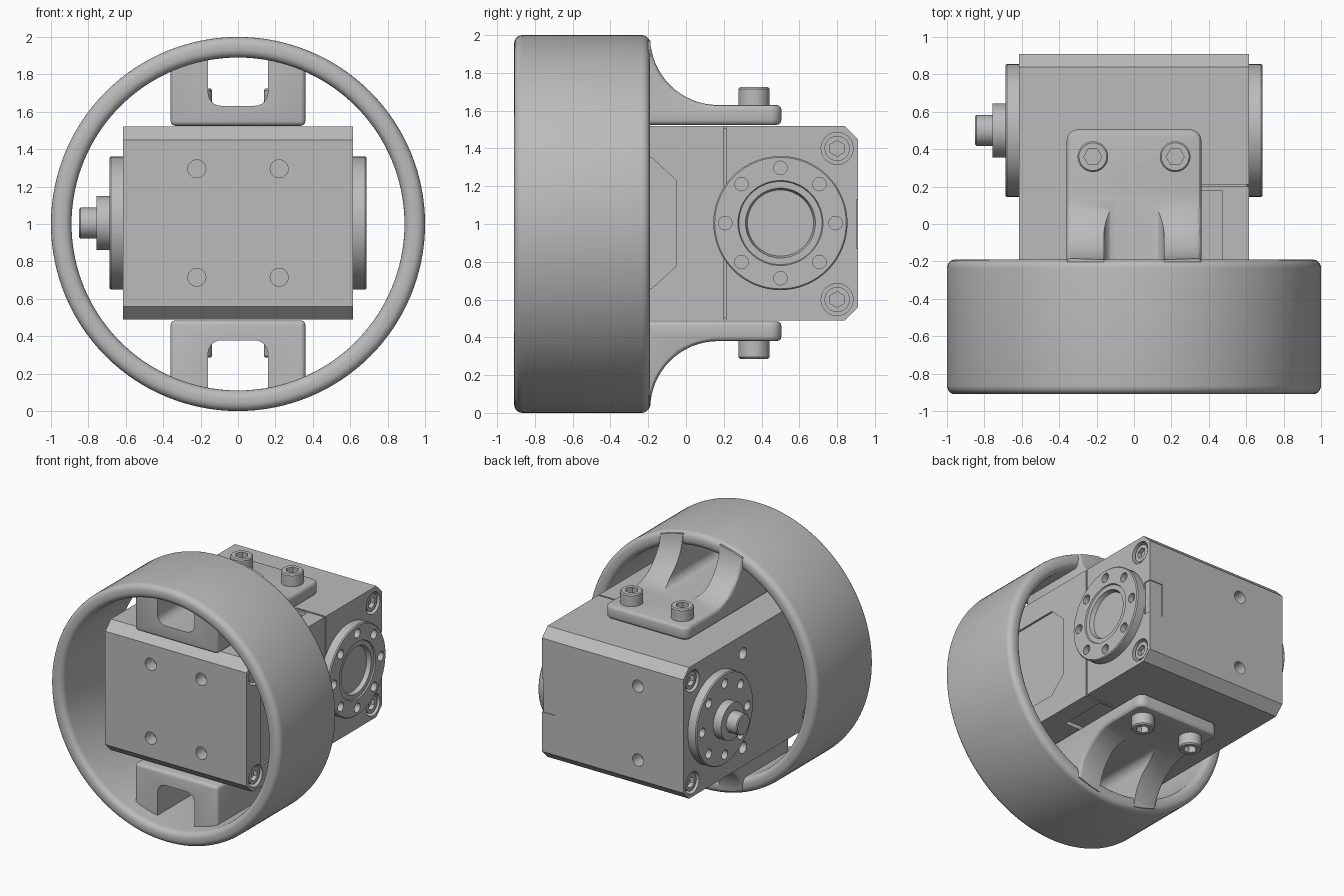
import bpy, bmesh, math
from math import cos, sin, pi
from mathutils import Matrix, Vector

cube = bpy.data.objects.get("Cube")
if cube:
    bpy.data.objects.remove(cube, do_unlink=True)

grey = bpy.data.materials.new("plain grey")
grey.use_nodes = True
grey.diffuse_color = (0.5, 0.5, 0.5, 1)
grey.node_tree.nodes["Principled BSDF"].inputs["Base Color"].default_value = (0.5, 0.5, 0.5, 1)

TURN = {"x": Matrix.Rotation(pi / 2, 4, "Y"), "y": Matrix.Rotation(-pi / 2, 4, "X"), "z": Matrix()}


def finish(name, bm):
    bmesh.ops.recalc_face_normals(bm, faces=bm.faces)
    mesh = bpy.data.meshes.new(name)
    bm.to_mesh(mesh)
    bm.free()
    mesh.materials.append(grey)
    ob = bpy.data.objects.new(name, mesh)
    bpy.context.collection.objects.link(ob)
    return ob


def lathe(name, profile, axis="z", at=(0, 0, 0), steps=64, closed=False):
    """Revolve (radius, height) points about an axis."""
    bm = bmesh.new()
    vs = [bm.verts.new((r, 0, h)) for r, h in profile]
    es = [bm.edges.new(p) for p in zip(vs, vs[1:])]
    if closed:
        es.append(bm.edges.new((vs[-1], vs[0])))
    bmesh.ops.spin(bm, geom=vs + es, cent=(0, 0, 0), axis=(0, 0, 1), angle=2 * pi, steps=steps)
    bmesh.ops.remove_doubles(bm, verts=bm.verts, dist=1e-5)
    bm.transform(Matrix.Translation(at) @ TURN[axis])
    return finish(name, bm)


def rod(name, r, a, b, axis="z", at=(0, 0, 0), steps=24):
    return lathe(name, [(0, a), (r, a), (r, b), (0, b)], axis, at, steps)


def prism(name, points, direction):
    """Extrude a flat outline."""
    bm = bmesh.new()
    f = bm.faces.new([bm.verts.new(p) for p in points])
    new = bmesh.ops.extrude_face_region(bm, geom=[f])["geom"]
    bmesh.ops.translate(bm, vec=direction, verts=[v for v in new if isinstance(v, bmesh.types.BMVert)])
    return finish(name, bm)


def box(name, x0, x1, y0, y1, z0, z1):
    return prism(name, [(x0, y0, z0), (x1, y0, z0), (x1, y1, z0), (x0, y1, z0)], (0, 0, z1 - z0))


def apply(ob, kind, **settings):
    m = ob.modifiers.new(kind, kind)
    for k, v in settings.items():
        setattr(m, k, v)
    bpy.context.view_layer.objects.active = ob
    bpy.ops.object.modifier_apply(modifier=m.name)


def cut(ob, cutters, operation="DIFFERENCE"):
    for c in cutters:
        apply(ob, "BOOLEAN", object=c, operation=operation, solver="EXACT")
        bpy.data.objects.remove(c, do_unlink=True)


def round_edges(ob, width, segments=4):
    apply(ob, "BEVEL", width=width, segments=segments, limit_method="ANGLE", angle_limit=math.radians(40))


# Outer ring
ring = lathe("outer_ring", [(0.89, -0.91), (1, -0.91), (1, -0.19), (0.89, -0.19)], "y", (0, 0, 1), 128, True)
round_edges(ring, 0.045, 5)

# Motor housing with chamfered long edges
Y0, Y1, Z0, Z1, C, X = -0.77, 0.91, 0.49, 1.52, 0.07, 0.615
outline = [(Y0 + C, Z0), (Y1 - C, Z0), (Y1, Z0 + C), (Y1, Z1 - C),
           (Y1 - C, Z1), (Y0 + C, Z1), (Y0, Z1 - C), (Y0, Z0 + C)]
body = prism("motor_housing", [(-X, y, z) for y, z in outline], (2 * X, 0, 0))

cutters = []
for s in (-1, 1):
    for z in (0.6, 1.4):
        for y in (-0.66, 0.8):  # corner screw wells
            cutters.append(rod("cutter", 0.085, -0.06, 0.06, "x", (s * X, y, z)))
    for x in (-0.22, 0.22):  # front mounting holes
        cutters.append(rod("cutter", 0.048, -0.1, 0.1, "y", (x, Y0, 1.005 + s * 0.29)))
    cutters.append(rod("cutter", 0.048, -0.1, 0.1, "y", (-0.22, Y1, 1.005 + s * 0.29)))
    cutters.append(rod("cutter", 0.045, -0.1, 0.1, "x", (-X, 0.17, 1.005 + s * 0.37)))
    # cable pockets above and below
    zc = 1.005 + s * 0.515
    cutters.append(box("cutter", 0.25, 0.47, -0.2, 0.18, zc - 0.03, zc + 0.03))
    cutters.append(box("cutter", 0.36, 0.7, 0.2, 0.212, zc - 0.012, zc + 0.012))
# seam and hexagonal cover recess on the left side
cutters.append(box("cutter", X - 0.012, 0.7, 0.2, 0.212, 0.4, 1.6))
hexa = [(-0.6, 0.66), (-0.18, 0.66), (-0.05, 0.78), (-0.05, 1.23), (-0.18, 1.35), (-0.6, 1.35)]
cutters.append(prism("cutter", [(X - 0.015, y, z) for y, z in hexa], (0.1, 0, 0)))
# small tab at the back edge
cutters.append(box("cutter", X - 0.007, 0.7, 0.85, 1, 0.87, 1.13))
cutters.append(box("cutter", 0.5, 0.7, Y1 - 0.007, 1, 0.87, 1.13))
cut(body, cutters)

# Corner screws sunk in the wells
for s in (-1, 1):
    for y in (-0.66, 0.8):
        for z in (0.6, 1.4):
            screw = rod("corner_screw", 0.067, -0.07, -0.012, "x", (s * X, y, z)) if s > 0 else \
                rod("corner_screw", 0.067, 0.012, 0.07, "x", (s * X, y, z))
            cut(screw, [rod("cutter", 0.042, -0.045, 0.045, "x", (s * X, y, z), 6)])


def bolt_circle(s, radius):
    return [rod("cutter", 0.036, -0.045, 0.045, "x",
                (s * 0.688, 0.5 + radius * cos(i * pi / 4), 1.005 + radius * sin(i * pi / 4)), 20)
            for i in range(8)]


# Idler flange on the left, output horn on the right
hub = (0, 0.5, 1.005)
flange = lathe("idler_flange", [(0, 0.58), (0.355, 0.58), (0.355, 0.68), (0.348, 0.688), (0.225, 0.688),
                                (0.22, 0.678), (0.185, 0.678), (0.175, 0.645), (0, 0.645)], "x", hub)
cut(flange, bolt_circle(1, 0.292))
horn = lathe("output_horn", [(0, -0.58), (0.355, -0.58), (0.355, -0.68), (0.348, -0.688), (0.145, -0.688),
                             (0.145, -0.757), (0.082, -0.757), (0.082, -0.843), (0.075, -0.85), (0, -0.85)],
             "x", hub)
cut(horn, bolt_circle(-1, 0.28))


def arm_mesh(name):
    """Clamp arm: plate sweeping up into two ribs, split by a slot."""
    arc = [(0.17 - 0.36 * sin(t), 1.99 - 0.36 * cos(t)) for t in (i * pi / 32 for i in range(17))]
    side = [(-0.77, 1.525), (0.505, 1.525), (0.505, 1.63)] + arc + [(-0.19, 2.1), (-0.77, 2.1)]
    arm = prism(name, [(-0.36, y, z) for y, z in side], (0.72, 0, 0))
    bm = bmesh.new()
    bm.from_mesh(arm.data)
    corners = [e for e in bm.edges if all(v.co.y > 0.5 for v in e.verts)
               and abs(e.verts[0].co.x - e.verts[1].co.x) < 0.01]
    bmesh.ops.bevel(bm, geom=corners, offset=0.06, segments=6, profile=0.5, affect="EDGES")
    bm.to_mesh(arm.data)
    bm.free()
    round_edges(arm, 0.025, 3)
    r, w, z = 0.07, 0.16, 1.632
    slot = [(-w, 2.2), *[(-w + r - r * cos(a), z + r - r * sin(a)) for a in (i * pi / 12 for i in range(7))],
            *[(w - r + r * sin(a), z + r - r * cos(a)) for a in (i * pi / 12 for i in range(7))], (w, 2.2)]
    cut(arm, [prism("cutter", [(x, -1, zz) for x, zz in slot], (0, 1.4, 0))])
    cut(arm, [rod("cutter", 0.985, -1.2, 0.8, "y", (0, 0, 1), 128)], "INTERSECT")
    return arm


def cap_screw(name, x):
    screw = lathe(name, [(0, 1.6), (0.082, 1.6), (0.082, 1.715), (0.074, 1.724), (0, 1.724)],
                  "z", (x, 0.36, 0), 32)
    cut(screw, [rod("cutter", 0.048, 1.67, 1.8, "z", (x, 0.36, 0), 6)])
    return screw


# Upper and lower clamp arms with their cap screws
flip = Matrix.Translation((0, 0, 2.01)) @ Matrix.Diagonal((1, 1, -1, 1))
for level in ("upper", "lower"):
    parts = [arm_mesh(level + "_arm"), cap_screw(level + "_right_screw", -0.22),
             cap_screw(level + "_left_screw", 0.22)]
    if level == "lower":
        for p in parts:
            p.data.transform(flip)
            p.data.flip_normals()

# Smooth the curved faces, keep edges crisp
bpy.ops.object.select_all(action="DESELECT")
for ob in bpy.context.scene.objects:
    if ob.type == "MESH":
        ob.select_set(True)
        bpy.context.view_layer.objects.active = ob
bpy.ops.object.shade_smooth_by_angle(angle=math.radians(30))
